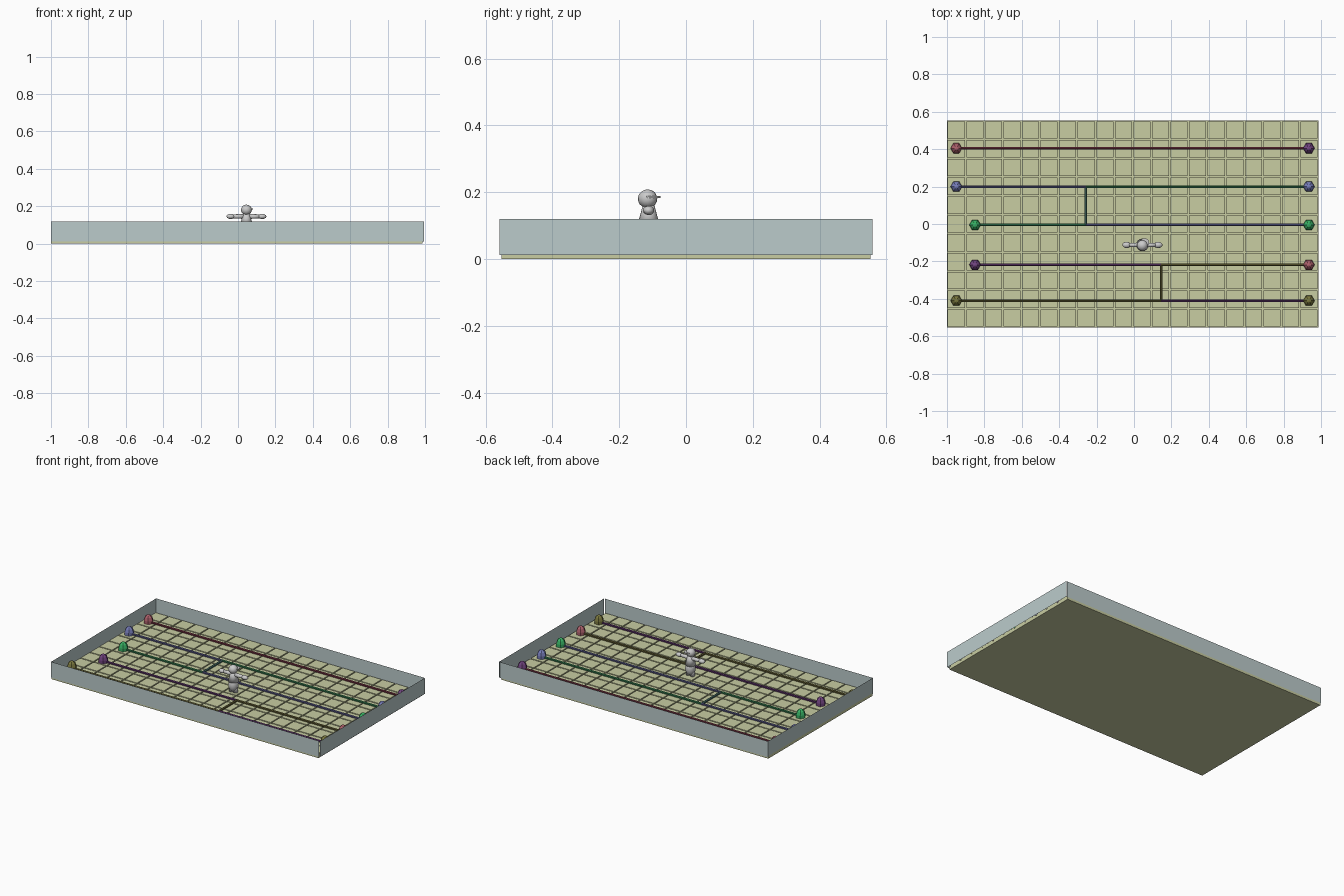
import bpy, bmesh, math
from mathutils import Matrix, Vector

if "Cube" in bpy.data.objects:
    bpy.data.objects.remove(bpy.data.objects["Cube"])

def material(name, rgb):
    m = bpy.data.materials.new(name)
    m.diffuse_color = (*rgb, 1)
    m.use_nodes = True
    m.node_tree.nodes["Principled BSDF"].inputs["Base Color"].default_value = m.diffuse_color
    return m

FLOOR = material("floor", (0.58, 0.61, 0.36))
WALL = material("wall", (0.50, 0.60, 0.60))
KNOB = {n: material(n, c) for n, c in {
    "red": (0.42, 0.12, 0.15), "blue": (0.19, 0.21, 0.50), "green": (0.04, 0.45, 0.13),
    "purple": (0.17, 0.06, 0.22), "olive": (0.20, 0.19, 0.05)}.items()}
WIRE = {n: material(n + "_wire", c) for n, c in {
    "red": (0.16, 0.03, 0.05), "blue": (0.09, 0.09, 0.22), "green": (0.03, 0.18, 0.07),
    "purple": (0.10, 0.03, 0.13), "olive": (0.11, 0.10, 0.03), "teal": (0.06, 0.15, 0.13)}.items()}

def finish(name, bm, mat=None, smooth=False):
    me = bpy.data.meshes.new(name)
    bm.to_mesh(me)
    bm.free()
    ob = bpy.data.objects.new(name, me)
    bpy.context.collection.objects.link(ob)
    if mat:
        me.materials.append(mat)
    if smooth:
        for p in me.polygons:
            p.use_smooth = True
    return ob

def add_box(bm, lo, hi):
    lo, hi = Vector(lo), Vector(hi)
    bmesh.ops.create_cube(bm, size=1, matrix=Matrix.Translation((lo + hi) / 2)
                          @ Matrix.Diagonal((*(hi - lo), 1)))

def plane(name, corners, mat):
    bm = bmesh.new()
    bm.faces.new([bm.verts.new(c) for c in corners])
    finish(name, bm, mat)

def ball(name, loc, size, segs=16, rings=10):
    bm = bmesh.new()
    bmesh.ops.create_uvsphere(bm, u_segments=segs, v_segments=rings, radius=1,
                              matrix=Matrix.Translation(loc) @ Matrix.Diagonal((*size, 1)))
    return finish(name, bm, None, True)

def rod(name, a, b, r1, r2, segs=8, mat=None, smooth=False):
    a, b = Vector(a), Vector(b)
    d = b - a
    bm = bmesh.new()
    bmesh.ops.create_cone(bm, cap_ends=True, segments=segs, radius1=r1, radius2=r2, depth=d.length,
                          matrix=Matrix.Translation((a + b) / 2)
                          @ d.to_track_quat('Z', 'Y').to_matrix().to_4x4())
    return finish(name, bm, mat, smooth)

# Floor: slab with a 20 x 11 grid of tiles separated by grooves
X0, X1, Y0, Y1, TOP = -1.0, 0.986, -0.553, 0.553, 0.028
NX, NY, GAP = 20, 11, 0.004
bm = bmesh.new()
add_box(bm, (X0, Y0, 0), (X1, Y1, 0.018))
finish("floor_slab", bm, FLOOR)
bm = bmesh.new()
dx, dy = (X1 - X0) / NX, (Y1 - Y0) / NY
for i in range(NX):
    for j in range(NY):
        x, y = X0 + i * dx, Y0 + j * dy
        add_box(bm, (x + GAP, y + GAP, 0.016), (x + dx - GAP, y + dy - GAP, TOP))
finish("floor_tiles", bm, FLOOR)

# Walls: thin upright sheets
def wall(name, a, b):
    plane(name, [(*a, 0.012), (*b, 0.012), (*b, 0.119), (*a, 0.119)], WALL)
wall("front_wall", (-1, -0.558), (0.994, -0.558))
wall("back_wall", (0.994, 0.558), (-1, 0.558))
wall("left_wall", (-1, 0.558), (-1, -0.558))
wall("right_wall", (1.0, -0.558), (1.0, 0.558))

# Wires: straight runs with two crossovers
ZW = 0.036
R = [0.405, 0.2, -0.005, -0.218, -0.41]
CA, CB, XR = -0.257, 0.145, 0.935
runs = [("red", -0.95, R[0], XR, R[0]),
        ("blue", -0.95, R[1], CA, R[1]), ("green", CA, R[1], XR, R[1]),
        ("green", -0.85, R[2], CA, R[2]), ("blue", CA, R[2], XR, R[2]),
        ("teal", CA, R[2], CA, R[1]),
        ("purple", -0.85, R[3], CB, R[3]), ("olive", CB, R[3], XR, R[3]),
        ("olive", -0.95, R[4], CB, R[4]), ("purple", CB, R[4], XR, R[4]),
        ("olive", CB, R[4], CB, R[3])]
for k, (c, xa, ya, xb, yb) in enumerate(runs):
    rod(f"wire_{k}", (xa, ya, ZW), (xb, yb, ZW), 0.008, 0.008, 6, WIRE[c])

# Knobs: six-sided domes at both ends of each row
def knob(name, x, y, mat):
    bm = bmesh.new()
    prev = None
    for r, z in [(0.031, TOP), (0.031, 0.048), (0.024, 0.068), (0.012, 0.079)]:
        ring = [bm.verts.new((x + r * math.cos(i * math.pi / 3), y + r * math.sin(i * math.pi / 3), z))
                for i in range(6)]
        if prev:
            for i in range(6):
                bm.faces.new((prev[i], prev[(i + 1) % 6], ring[(i + 1) % 6], ring[i]))
        else:
            bm.faces.new(ring[::-1])
        prev = ring
    tip = bm.verts.new((x, y, 0.082))
    for i in range(6):
        bm.faces.new((prev[i], prev[(i + 1) % 6], tip))
    finish(name, bm, mat)

lefts = [("red", -0.95), ("blue", -0.95), ("green", -0.85), ("purple", -0.85), ("olive", -0.95)]
rights = ["purple", "blue", "green", "red", "olive"]
for y, (c, x), cr in zip(R, lefts, rights):
    knob("left_knob_" + c, x, y, KNOB[c])
    knob("right_knob_" + cr, XR, y, KNOB[cr])

# Figure: body, head with cap brim, outstretched arms
FX, FY = 0.045, -0.112
ball("figure_body", (FX, FY, 0.078), (0.032, 0.034, 0.048))
rod("figure_chest", (FX, FY, 0.10), (FX, FY, 0.165), 0.034, 0.016, 16, None, True)
ball("figure_head", (FX, FY - 0.003, 0.180), (0.029, 0.029, 0.028))
rod("cap_brim", (FX + 0.012, FY + 0.012, 0.183), (FX + 0.012, FY + 0.012, 0.188), 0.024, 0.024, 14)
for s, side in ((-1, "left"), (1, "right")):
    rod(side + "_arm", (FX + s * 0.012, FY, 0.145), (FX + s * 0.075, FY, 0.145), 0.013, 0.011, 10, None, True)
    ball(side + "_hand", (FX + s * 0.084, FY, 0.145), (0.024, 0.017, 0.014), 10, 6)
    rod(side + "_leg", (FX + s * 0.015, FY, TOP), (FX + s * 0.015, FY, 0.07), 0.015, 0.015, 10, None, True)
